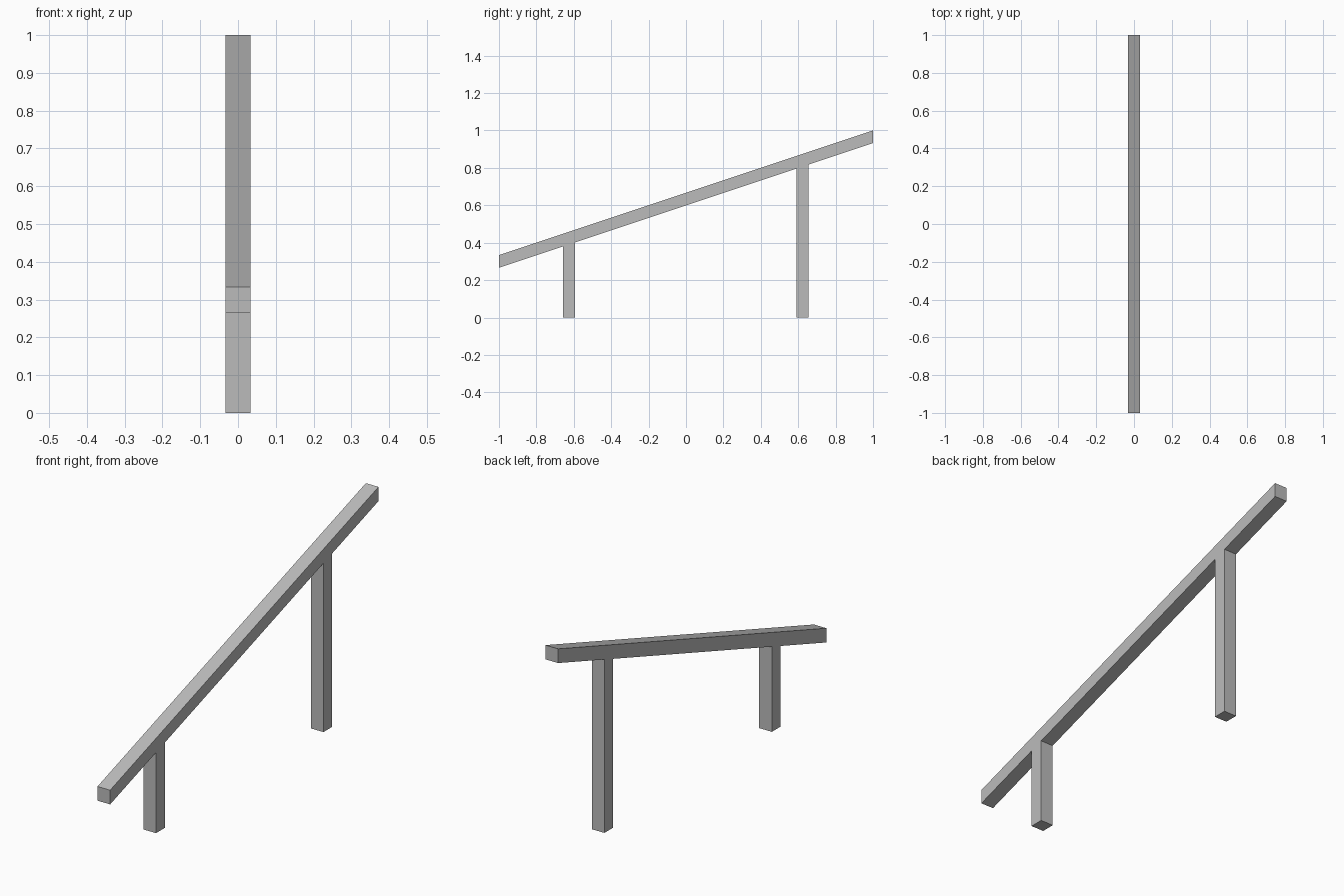
import bpy
import bmesh

cube = bpy.data.objects.get("Cube")
if cube:
    bpy.data.objects.remove(cube, do_unlink=True)

HALF_WIDTH = 0.033
SLOPE = 1 / 3
THICKNESS = 0.067
POSTS = [(-0.658, -0.593), (0.59, 0.655)]

grey = bpy.data.materials.new("metal grey")
grey.use_nodes = True
colour = (0.5, 0.5, 0.5, 1)
grey.diffuse_color = colour
grey.node_tree.nodes["Principled BSDF"].inputs["Base Color"].default_value = colour


def top(y):
    return 2 / 3 + SLOPE * y


def under(y):
    return top(y) - THICKNESS


# Side outline: sloping rail whose underside drops into each post
outline = [(1, top(1)), (-1, top(-1)), (-1, under(-1))]
for front, back in POSTS:
    outline += [(front, under(front)), (front, 0), (back, 0), (back, under(back))]
outline.append((1, under(1)))

# Extrude the outline across the rail's width
bm = bmesh.new()
side = bm.faces.new([bm.verts.new((-HALF_WIDTH, y, z)) for y, z in outline])
result = bmesh.ops.extrude_face_region(bm, geom=[side], use_keep_orig=True)
moved = [g for g in result["geom"] if isinstance(g, bmesh.types.BMVert)]
bmesh.ops.translate(bm, verts=moved, vec=(2 * HALF_WIDTH, 0, 0))
bmesh.ops.recalc_face_normals(bm, faces=bm.faces)

mesh = bpy.data.meshes.new("handrail_with_posts")
bm.to_mesh(mesh)
bm.free()
mesh.materials.append(grey)
handrail = bpy.data.objects.new("handrail_with_posts", mesh)
bpy.context.collection.objects.link(handrail)
